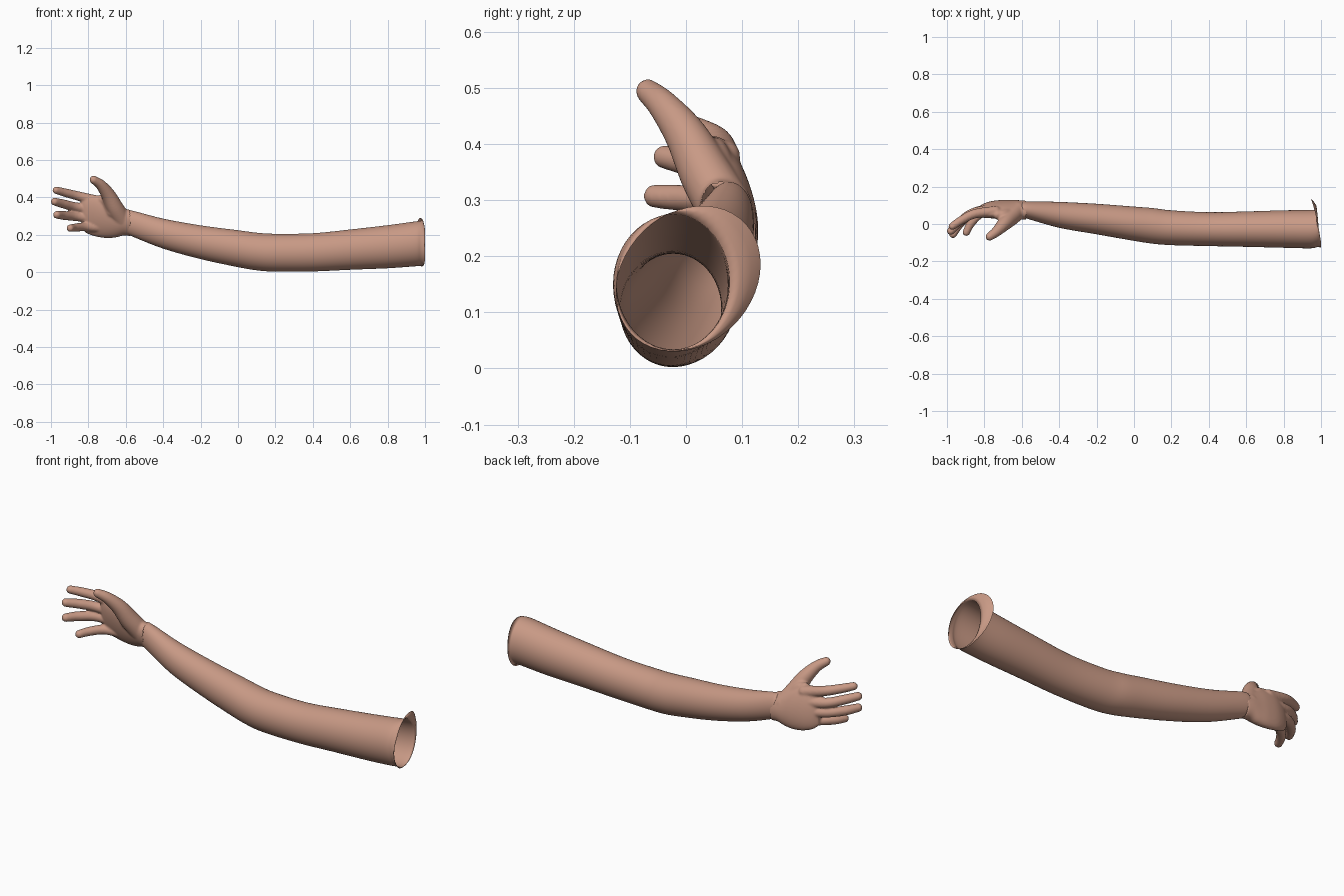
import bpy, bmesh, math
from mathutils import Vector, Matrix

if "Cube" in bpy.data.objects:
    bpy.data.objects.remove(bpy.data.objects["Cube"])

skin = bpy.data.materials.new("skin")
skin.diffuse_color = (0.58, 0.32, 0.235, 1)
skin.use_nodes = True
skin.node_tree.nodes["Principled BSDF"].inputs["Base Color"].default_value = skin.diffuse_color


def spline(pts, n):
    """Catmull-Rom samples through tuples of any length."""
    P = [Vector(p) for p in pts]
    P = [2 * P[0] - P[1]] + P + [2 * P[-1] - P[-2]]
    out = []
    for i in range(1, len(P) - 2):
        a, b, c, d = P[i - 1:i + 3]
        for k in range(n):
            t = k / n
            out.append(0.5 * (2 * b + (c - a) * t + (2 * a - 5 * b + 4 * c - d) * t**2
                              + (3 * b - a - 3 * c + d) * t**3))
    return out + [P[-2]]


def loft(bm, rings, caps):
    vs = [[bm.verts.new(p) for p in r] for r in rings]
    n = len(vs[0])
    for a, b in zip(vs, vs[1:]):
        for i in range(n):
            j = (i + 1) % n
            bm.faces.new((a[i], a[j], b[j], b[i]))
    if caps:
        bm.faces.new(vs[0][::-1])
        bm.faces.new(vs[-1])


def section(s, n=48, shear=0.0):
    """Ellipse across the limb from (x, ymin, ymax, zmin, zmax)."""
    x, y0, y1, z0, z1 = s
    pts = []
    for i in range(n):
        a = math.tau * i / n
        dz = (z1 - z0) / 2 * math.sin(a)
        pts.append((x, (y0 + y1) / 2 + (y1 - y0) / 2 * math.cos(a) - shear * dz,
                    (z0 + z1) / 2 + dz))
    return pts


def digit(bm, path):
    """Rounded tapering tube from (x, y, z, radius) stations."""
    S = [(Vector(s[:3]), s[3]) for s in (tuple(q) for q in spline(path, 8))]
    rings = []
    for i, (p, r) in enumerate(S):
        t = S[min(i + 1, len(S) - 1)][0] - S[max(i - 1, 0)][0]
        u = t.cross(Vector((0, 1, 0))).normalized()
        v = t.cross(u).normalized()
        rings.append([p + r * (math.cos(a) * u + math.sin(a) * v)
                      for a in (math.tau * k / 20 for k in range(20))])
    loft(bm, rings, True)
    for p, r in (S[0], S[-1]):
        bmesh.ops.create_uvsphere(bm, u_segments=20, v_segments=12, radius=r,
                                  matrix=Matrix.Translation(p))


def finish(bm, name):
    bmesh.ops.recalc_face_normals(bm, faces=bm.faces)
    me = bpy.data.meshes.new(name)
    bm.to_mesh(me)
    bm.free()
    ob = bpy.data.objects.new(name, me)
    bpy.context.collection.objects.link(ob)
    me.materials.append(skin)
    me.polygons.foreach_set("use_smooth", [True] * len(me.polygons))
    return ob


# Arm: open tube from wrist to shoulder
arm = [(-0.60, .036, .117, .210, .328), (-0.57, .028, .121, .193, .330),
       (-0.40, -.020, .118, .126, .286), (-0.20, -.055, .108, .070, .250),
       (0.0, -.090, .093, .027, .224), (0.10, -.105, .085, .010, .211),
       (0.20, -.113, .073, .003, .205), (0.40, -.118, .063, .004, .208),
       (0.60, -.122, .067, .013, .228), (0.80, -.127, .073, .021, .251),
       (0.94, -.130, .075, .031, .270), (0.978, -.124, .078, .034, .275)]
rings = [section(s) for s in spline(arm, 5)]

# Flared shoulder rim, curling back on the rear side
rim = []
for i in range(48):
    a = math.tau * i / 48
    y = 0.004 + 0.129 * math.cos(a)
    rim.append(Vector((0.978 + 0.022 * min(1, max(0, -y / 0.1))
                       - 0.031 * max(0, y / 0.133) ** 1.5,
                       y, 0.16 + 0.13 * math.sin(a + 0.2))))
base = [Vector(p) for p in rings[-1]]
for f in (0.35, 0.7):
    rings.append([b.lerp(r, f) + Vector((0.009 * math.sin(math.pi * f), 0, 0))
                  for b, r in zip(base, rim)])
rings.append(rim)
bm = bmesh.new()
loft(bm, rings, False)
finish(bm, "arm")

# Hand: palm, fingers and thumb fused into one skin
bm = bmesh.new()
palm = [(-0.572, .027, .122, .192, .332), (-0.61, .026, .125, .196, .342),
        (-0.65, .026, .125, .186, .368), (-0.70, .030, .124, .182, .396),
        (-0.76, .036, .117, .190, .412), (-0.81, .040, .100, .208, .408),
        (-0.835, .052, .080, .230, .390)]
loft(bm, [section(s, 40, 0.2) for s in spline(palm, 5)], True)
digits = [
    [(-.74, .068, .378, .029), (-.85, .055, .406, .025), (-.92, .022, .424, .023), (-.972, -.012, .438, .020)],
    [(-.74, .080, .330, .029), (-.86, .060, .347, .025), (-.93, .012, .364, .024), (-.980, -.038, .377, .021)],
    [(-.74, .085, .285, .029), (-.86, .060, .297, .025), (-.93, .002, .303, .024), (-.968, -.055, .307, .021)],
    [(-.74, .085, .238, .028), (-.82, .055, .242, .024), (-.872, .002, .238, .022), (-.897, -.045, .235, .020)],
    [(-.625, .070, .285, .050), (-.66, .036, .345, .047), (-.695, .000, .415, .038),
     (-.735, -.040, .468, .028), (-.772, -.068, .494, .022)],
]
for d in digits:
    digit(bm, d)
# Web between thumb and palm
digit(bm, [(-.67, .05, .33, .045), (-.70, .045, .375, .036), (-.73, .05, .39, .025)])
hand = finish(bm, "hand")
bpy.context.view_layer.objects.active = hand
hand.select_set(True)
m = hand.modifiers.new("fuse", "REMESH")
m.mode, m.voxel_size, m.use_smooth_shade = "VOXEL", 0.005, True
m = hand.modifiers.new("soften", "SMOOTH")
m.factor, m.iterations = 0.5, 8
for name in ("fuse", "soften"):
    bpy.ops.object.modifier_apply(modifier=name)

# Open the hand at the wrist so the arm stays hollow
bm = bmesh.new()
bm.from_mesh(hand.data)
bmesh.ops.delete(bm, geom=[f for f in bm.faces if f.calc_center_median().x > -0.58
                           and f.normal.x > 0.5], context="FACES")
bm.to_mesh(hand.data)
bm.free()
